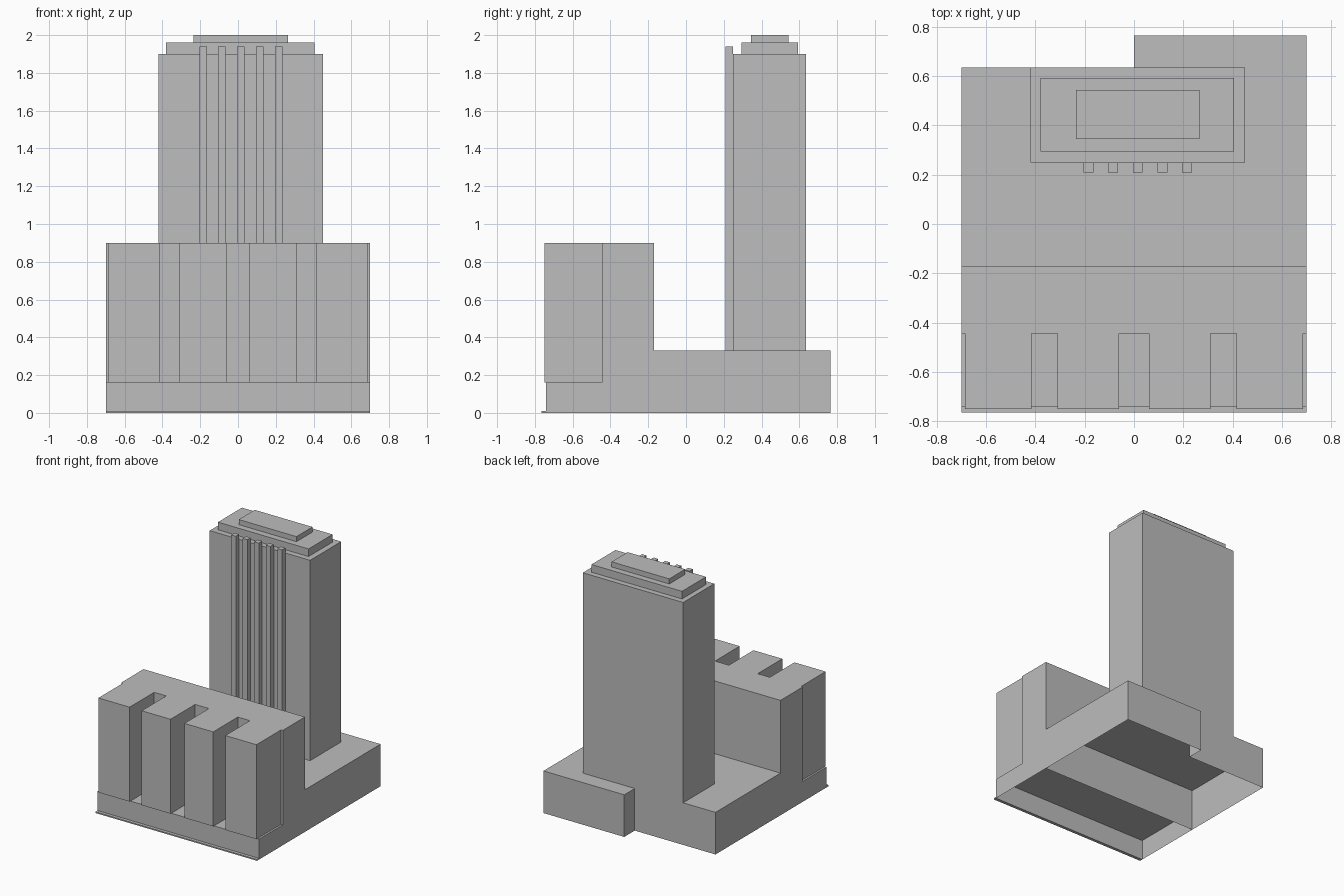
import bpy
import bmesh

if "Cube" in bpy.data.objects:
    bpy.data.objects.remove(bpy.data.objects["Cube"], do_unlink=True)

GREY = (0.51, 0.51, 0.51, 1.0)
stone = bpy.data.materials.new("grey_stone")
stone.use_nodes = True
stone.diffuse_color = GREY
stone.node_tree.nodes["Principled BSDF"].inputs["Base Color"].default_value = GREY


def prism(name, outline, z0, z1, bottom=True, skip_sides=()):
    """Extrude a plan outline upwards; the bottom or some sides may stay open."""
    bm = bmesh.new()
    low = [bm.verts.new((x, y, z0)) for x, y in outline]
    top = [bm.verts.new((x, y, z1)) for x, y in outline]
    count = len(outline)
    bm.faces.new(top)
    if bottom:
        bm.faces.new(low[::-1])
    for i in range(count):
        if i not in skip_sides:
            j = (i + 1) % count
            bm.faces.new((low[i], low[j], top[j], top[i]))
    mesh = bpy.data.meshes.new(name)
    bm.to_mesh(mesh)
    bm.free()
    mesh.materials.append(stone)
    obj = bpy.data.objects.new(name, mesh)
    bpy.context.collection.objects.link(obj)
    return obj


def box(name, x, y, z, **options):
    outline = [(x[0], y[0]), (x[1], y[0]), (x[1], y[1]), (x[0], y[1])]
    return prism(name, outline, z[0], z[1], **options)


HALF = 0.70        # half width of the base
PLINTH = 0.16      # height under the piers
DECK = 0.33        # height of the rear deck
HALL = 0.90        # height of the front hall
HALL_BACK = -0.17
PIER_BACK = -0.445

# Hollow base: front plinth and stepped rear deck, both open underneath
box("front_plinth", (-HALF, HALF), (-0.74, HALL_BACK), (0, PLINTH), bottom=False)
deck_plan = [(-HALF, HALL_BACK), (HALF, HALL_BACK), (HALF, 0.765),
             (0, 0.765), (0, 0.635), (-HALF, 0.635)]
prism("rear_deck", deck_plan, 0, DECK, bottom=False, skip_sides=(0,))
box("front_lip", (-HALF, HALF), (-0.765, -0.74), (0, 0.01))

# Front hall with four piers separated by tall recesses
box("front_hall", (-HALF, HALF), (PIER_BACK, HALL_BACK), (PLINTH, HALL), bottom=False)
for side, label in ((-1, "right"), (1, "left")):
    for place, inner, outer in (("inner", 0.06, 0.31), ("outer", 0.415, 0.685)):
        span = sorted((side * inner, side * outer))
        box(f"{label}_{place}_pier", span, (-0.75, PIER_BACK), (PLINTH, HALL))

# Tower with a stepped crown
box("tower", (-0.42, 0.45), (0.25, 0.635), (DECK, 1.90), bottom=False)
box("lower_crown", (-0.38, 0.405), (0.295, 0.592), (1.90, 1.96), bottom=False)
box("upper_crown", (-0.235, 0.265), (0.345, 0.543), (1.96, 2.0), bottom=False)

# Vertical fins on the tower front
for i in range(5):
    centre = 0.015 + (i - 2) * 0.1
    box(f"tower_fin_{i + 1}", (centre - 0.02, centre + 0.02), (0.208, 0.25), (DECK, 1.94))
